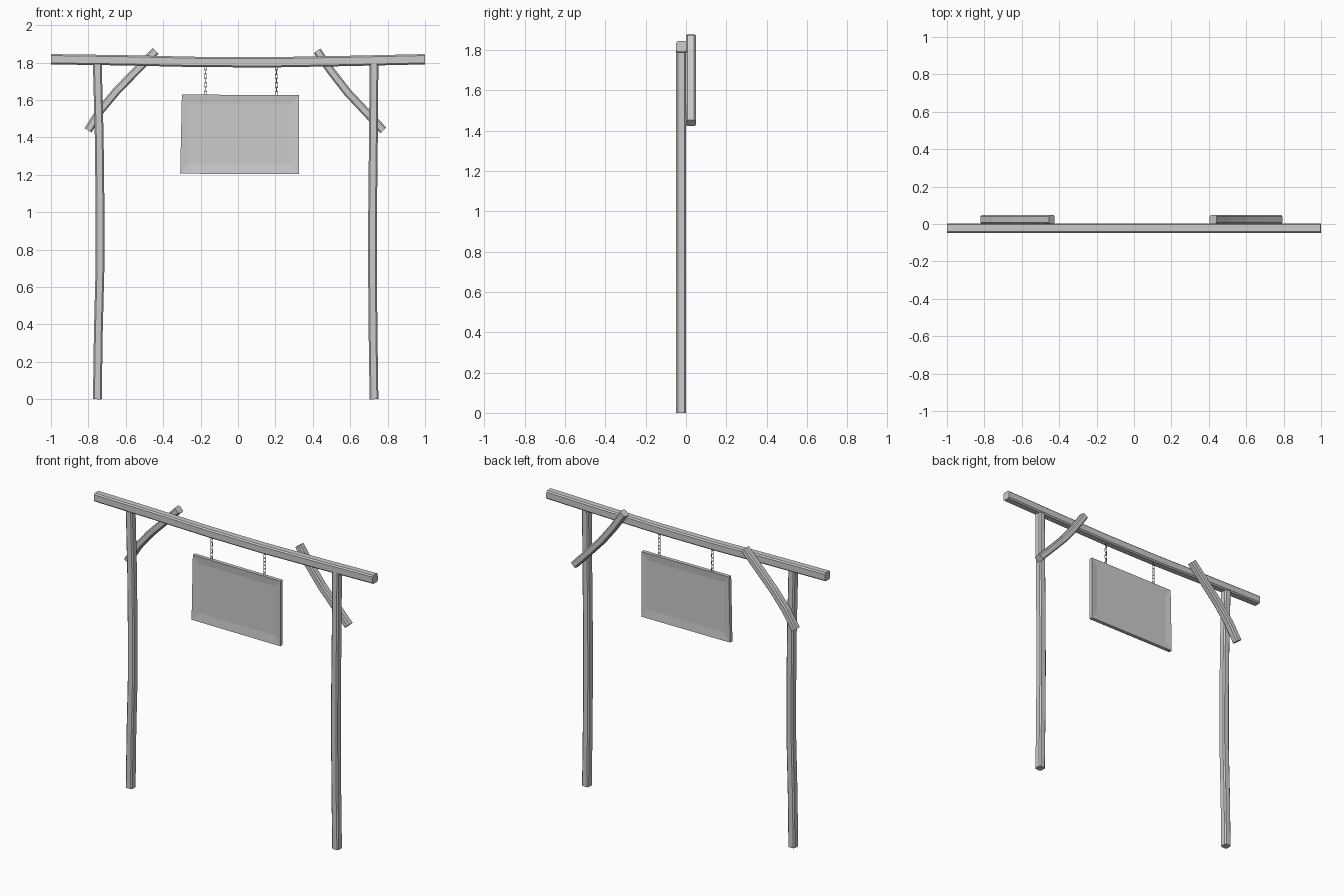
import bpy, bmesh, math
from mathutils import Vector, Matrix

if "Cube" in bpy.data.objects:
    bpy.data.objects.remove(bpy.data.objects["Cube"])


def finish(name, bm):
    bmesh.ops.recalc_face_normals(bm, faces=bm.faces)
    me = bpy.data.meshes.new(name)
    bm.to_mesh(me)
    bm.free()
    ob = bpy.data.objects.new(name, me)
    bpy.context.collection.objects.link(ob)
    return ob


def timber(name, path, width, y0, y1, c=0.008):
    """Chamfered square bar following (x, z) points."""
    bm = bmesh.new()
    h, d, ym = width / 2, (y1 - y0) / 2, (y0 + y1) / 2
    section = [(h, d - c), (h - c, d), (c - h, d), (-h, d - c),
               (-h, c - d), (c - h, -d), (h - c, -d), (h, c - d)]
    rings = []
    for i, p in enumerate(path):
        a, b = Vector(path[max(i - 1, 0)]), Vector(path[min(i + 1, len(path) - 1)])
        t = (b - a).normalized()
        rings.append([bm.verts.new((p[0] - t.y * s, ym + y, p[1] + t.x * s)) for s, y in section])
    for r, q in zip(rings, rings[1:]):
        for k in range(8):
            bm.faces.new((r[k], r[(k + 1) % 8], q[(k + 1) % 8], q[k]))
    bm.faces.new(rings[0])
    bm.faces.new(rings[-1])
    return finish(name, bm)


# Sagging top beam
timber("beam", [(-0.999, 1.818), (-0.6, 1.812), (-0.2, 1.803), (0.2, 1.802),
                (0.6, 1.809), (0.999, 1.818)], 0.055, -0.0485, 0.004)

# Slightly crooked posts
timber("left_post", [(-0.752, 0), (-0.747, 0.35), (-0.738, 0.7), (-0.738, 1.05),
                     (-0.742, 1.4), (-0.752, 1.792)], 0.047, -0.0485, 0.0)
timber("right_post", [(0.727, 0), (0.722, 0.35), (0.719, 0.7), (0.720, 1.05),
                      (0.724, 1.4), (0.727, 1.792)], 0.047, -0.0485, 0.0)

# Bowed braces behind the frame
timber("left_brace", [(-0.802, 1.438), (-0.735, 1.545), (-0.645, 1.653),
                      (-0.54, 1.76), (-0.440, 1.863)], 0.044, 0.0, 0.0485)
timber("right_brace", [(0.423, 1.863), (0.497, 1.755), (0.585, 1.642),
                       (0.685, 1.535), (0.777, 1.438)], 0.044, 0.0, 0.0485)

# Sign board: mitred frame sloping in to a recessed panel on both faces
YC, THICK, RECESS = -0.022, 0.012, 0.005
outer = [(-0.309, 1.206), (0.327, 1.204), (0.327, 1.626), (-0.300, 1.629)]
inner = [(-0.262, 1.260), (0.283, 1.260), (0.283, 1.580), (-0.262, 1.582)]
bm = bmesh.new()
loops = [[bm.verts.new((x, YC + y, z)) for x, z in pts] for pts, y in
         ((inner, RECESS - THICK), (outer, -THICK), (outer, THICK), (inner, THICK - RECESS))]
for a, b in zip(loops, loops[1:]):
    for k in range(4):
        bm.faces.new((a[k], a[(k + 1) % 4], b[(k + 1) % 4], b[k]))
bm.faces.new(loops[0])
bm.faces.new(loops[-1])
finish("sign_board", bm)


# Chains of alternating oval links
def chain(name, x, z0, z1, n=7):
    bm = bmesh.new()
    step = (z1 - z0) / n
    half, r, wire = step / 2 + 0.003, 0.007, 0.0018
    for i in range(n):
        rot = Matrix.Rotation(i * math.pi / 2, 3, 'Z')
        mid = Vector((x, YC, z0 + (i + 0.5) * step))
        rings = []
        for j in range(12):
            a = 2 * math.pi * (j + 0.5) / 12
            out = Vector((math.cos(a), 0, math.sin(a)))
            p = r * out + Vector((0, 0, math.copysign(half - r, out.z)))
            rings.append([bm.verts.new(mid + rot @ (p + wire * (math.cos(b) * out + Vector((0, math.sin(b), 0)))))
                          for b in (2 * math.pi * k / 6 for k in range(6))])
        for j in range(12):
            p, q = rings[j], rings[(j + 1) % 12]
            for k in range(6):
                bm.faces.new((p[k], p[(k + 1) % 6], q[(k + 1) % 6], q[k]))
    finish(name, bm)


chain("left_chain", -0.174, 1.624, 1.785)
chain("right_chain", 0.206, 1.622, 1.785)
